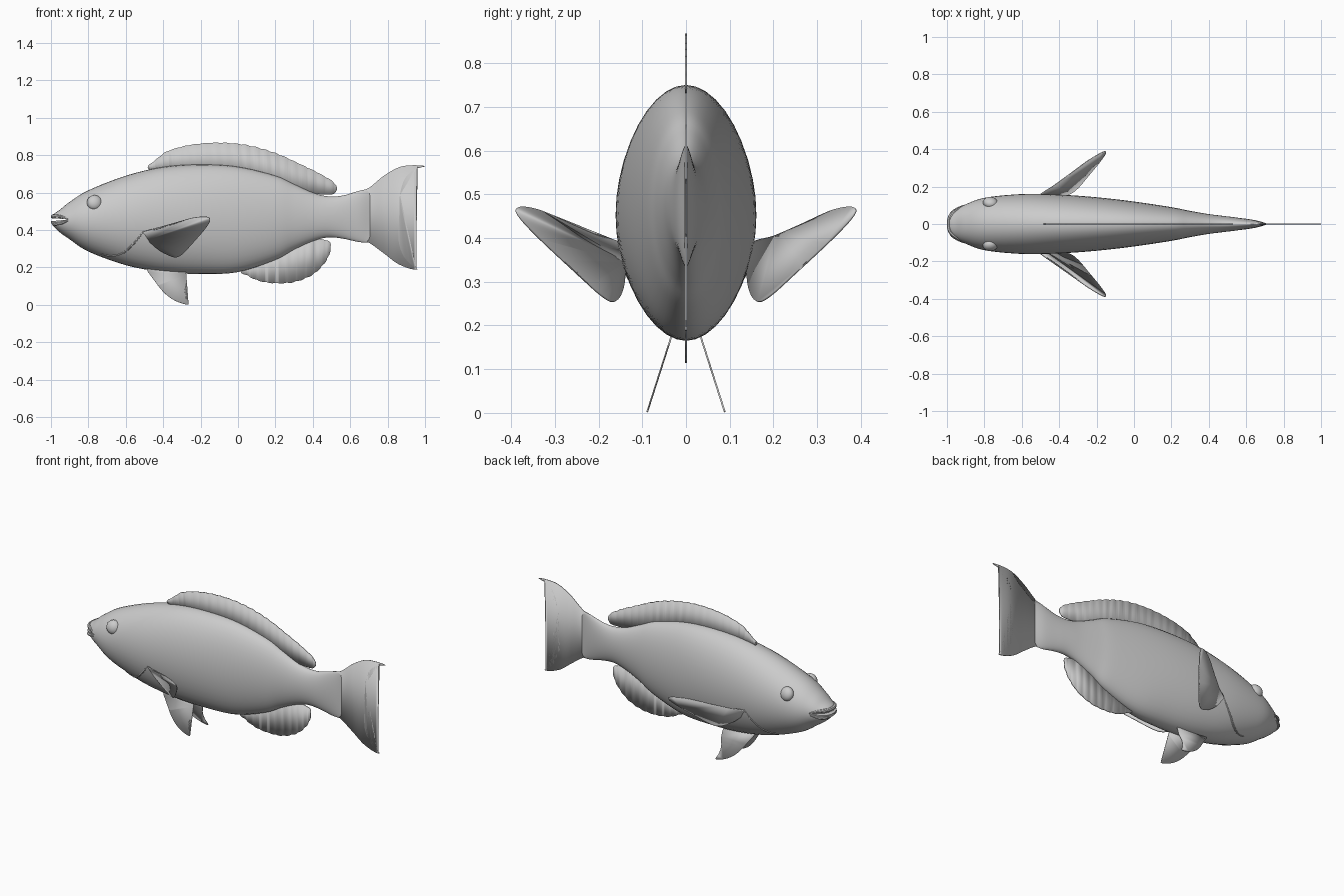
import bpy, bmesh, math
from mathutils import Vector

if "Cube" in bpy.data.objects:
    bpy.data.objects.remove(bpy.data.objects["Cube"])

grey = bpy.data.materials.new("plain grey")
grey.use_nodes = True
grey.diffuse_color = (0.6, 0.6, 0.6, 1)
grey.node_tree.nodes["Principled BSDF"].inputs["Base Color"].default_value = (0.6, 0.6, 0.6, 1)


def spline(points, steps, closed=False):
    """Smooth curve through the points."""
    pts = [Vector(p) for p in points]
    n = len(pts)
    get = (lambda i: pts[i % n]) if closed else (lambda i: pts[max(0, min(n - 1, i))])
    out = []
    for i in range(n if closed else n - 1):
        a, b, c, d = (get(i + k) for k in (-1, 0, 1, 2))
        for s in range(steps):
            t = s / steps
            out.append(0.5 * (2 * b + (c - a) * t + (2 * a - 5 * b + 4 * c - d) * t ** 2
                              + (3 * b - a - 3 * c + d) * t ** 3))
    if not closed:
        out.append(pts[-1])
    return out


def finish(name, bm, smooth=True):
    bmesh.ops.recalc_face_normals(bm, faces=bm.faces)
    mesh = bpy.data.meshes.new(name)
    bm.to_mesh(mesh)
    bm.free()
    mesh.materials.append(grey)
    obj = bpy.data.objects.new(name, mesh)
    bpy.context.collection.objects.link(obj)
    bpy.ops.object.select_all(action='DESELECT')
    obj.select_set(True)
    bpy.context.view_layer.objects.active = obj
    if smooth:
        bpy.ops.object.shade_smooth_by_angle(angle=math.radians(40))
    return obj


# Body stations: x, belly height, back height, half width
stations = spline([
    (-1.0, .44, .465, .02), (-.985, .418, .485, .055), (-.95, .385, .51, .08),
    (-.9, .35, .55, .105), (-.8, .285, .612, .14), (-.6, .212, .69, .16),
    (-.4, .175, .737, .157), (-.2, .165, .75, .143), (0, .175, .738, .12),
    (.2, .24, .69, .09), (.3, .295, .645, .07), (.4, .34, .6, .053),
    (.48, .36, .58, .043), (.56, .354, .584, .033), (.65, .335, .61, .02),
    (.705, .335, .615, .004)], 5)


def skin(x, z):
    """Half width of the body at a given length and height."""
    for a, b in zip(stations, stations[1:]):
        if a[0] <= x <= b[0]:
            _, low, high, w = a.lerp(b, (x - a[0]) / (b[0] - a[0]))
            r = (2 * z - low - high) / (high - low)
            return w * math.sqrt(max(0, 1 - r * r))
    return 0


# Body
SIDES = 40
bm = bmesh.new()
rings = []
for x, low, high, w in stations:
    ring = []
    for i in range(SIDES):
        a = math.tau * i / SIDES
        ring.append(bm.verts.new((x, w * math.sin(a), (low + high) / 2 + (high - low) / 2 * math.cos(a))))
    rings.append(ring)
for r, s in zip(rings, rings[1:]):
    for i in range(SIDES):
        j = (i + 1) % SIDES
        bm.faces.new((r[i], r[j], s[j], s[i]))
bm.faces.new(rings[0])
bm.faces.new(rings[-1])
body = finish("body", bm)

# Mouth slit cut from the snout
bm = bmesh.new()
face = bm.faces.new([bm.verts.new((x, -.2, z)) for x, z in ((-1.05, .468), (-.905, .456), (-1.05, .442))])
extruded = bmesh.ops.extrude_face_region(bm, geom=[face])["geom"]
bmesh.ops.translate(bm, vec=(0, .4, 0), verts=[v for v in extruded if isinstance(v, bmesh.types.BMVert)])
cutter = finish("mouth_cutter", bm, False)
cutter.hide_render = True
cut = body.modifiers.new("mouth", 'BOOLEAN')
cut.operation, cut.object, cut.solver = 'DIFFERENCE', cutter, 'EXACT'
bpy.context.view_layer.objects.active = body
bpy.ops.object.modifier_apply(modifier="mouth")
bpy.data.objects.remove(cutter)


def tube(name, points, radius):
    """Round strip with tapering ends."""
    bm = bmesh.new()
    path = spline(points, 5)
    last = len(path) - 1
    prev = None
    for k, p in enumerate(path):
        t = (path[min(last, k + 1)] - path[max(0, k - 1)]).normalized()
        u = t.cross(Vector((0, .3, 1))).normalized()
        v = t.cross(u)
        r = radius * (.15 + .85 * math.sin(math.pi * k / last) ** .5 if 0 < k < last else .15)
        ring = [bm.verts.new(p + r * (u * math.cos(a) + v * math.sin(a)))
                for a in (math.tau * i / 8 for i in range(8))]
        if prev:
            for i in range(8):
                bm.faces.new((prev[i], prev[i - 1], ring[i - 1], ring[i]))
        else:
            bm.faces.new(ring)
        prev = ring
    bm.faces.new(prev)
    return finish(name, bm)


# Lips wrap around the snout
for name, nose, side in (("upper_lip", (-.99, 0, .472), ((-.9, .457), (-.945, .47), (-.98, .474))),
                         ("lower_lip", (-.982, 0, .43), ((-.905, .452), (-.94, .438), (-.975, .431)))):
    half = [(x, skin(x, z) - .003, z) for x, z in side]
    tube(name, half + [nose] + [(x, -y, z) for x, y, z in reversed(half)], .011)


def outline_fin(name, points, place, scallop=0.0, thick=.005):
    """Thin flat fin from an outline in length and height; place gives the sideways position."""
    edge = spline(points, 14, closed=True)
    centre = sum(edge, Vector((0, 0))) / len(edge)
    bm = bmesh.new()
    walked = 0
    verts = []
    for i, p in enumerate(edge):
        walked += (p - edge[i - 1]).length if i else 0
        q = p - (p - centre).normalized() * scallop * (1 - abs(math.sin(math.pi * walked / .055)))
        verts.append(bm.verts.new((q[0], place(q[0], q[1]), q[1])))
    face = bm.faces.new(verts)
    bmesh.ops.triangulate(bm, faces=[face], ngon_method='EAR_CLIP')
    fin = finish(name, bm)
    solid = fin.modifiers.new("thickness", 'SOLIDIFY')
    solid.thickness, solid.offset = thick, 0
    return fin


def middle(x, z):
    return 0


# Centre fins
outline_fin("dorsal_fin", [
    (-.48, .725), (-.43, .785), (-.37, .825), (-.25, .857), (-.1, .868), (.05, .855),
    (.2, .813), (.35, .745), (.45, .695), (.52, .648), (.525, .6), (.48, .588),
    (.42, .592), (.3, .6), (0, .68), (-.3, .7)], middle, .006)
outline_fin("anal_fin", [
    (.02, .19), (.06, .15), (.12, .125), (.2, .114), (.3, .12), (.4, .16), (.47, .23),
    (.497, .3), (.485, .342), (.43, .352), (.35, .36), (.2, .29)], middle, .005)
outline_fin("tail_fin", [
    (.62, .58), (.7, .625), (.78, .69), (.86, .735), (.93, .746), (1, .741), (.94, .722),
    (.89, .67), (.865, .58), (.864, .46), (.858, .35), (.88, .27), (.92, .22), (.96, .19),
    (.92, .193), (.85, .222), (.78, .275), (.7, .332), (.62, .37)], middle)

# Paired fins, eyes and gill edges
for label, s in (("left", -1), ("right", 1)):
    outline_fin(label + "_pectoral_fin", [
        (-.51, .385), (-.43, .405), (-.35, .43), (-.25, .463), (-.17, .47), (-.15, .45),
        (-.18, .4), (-.25, .32), (-.3, .268), (-.34, .255), (-.4, .28), (-.46, .325)],
        lambda x, z: s * (.155 + .536 * (x + .5) + .599 * (z - .385)))
    outline_fin(label + "_pelvic_fin", [
        (-.485, .2), (-.45, .135), (-.4, .07), (-.35, .03), (-.3, .008), (-.265, .004),
        (-.28, .04), (-.285, .08), (-.275, .13), (-.29, .19), (-.38, .22)],
        lambda x, z: s * (.035 + (.17 - z) * .32), thick=.004)

    bm = bmesh.new()
    bmesh.ops.create_uvsphere(bm, u_segments=24, v_segments=16, radius=.041)
    eye = finish(label + "_eye", bm)
    eye.location = (-.767, s * .113, .546)
    eye.scale = (1, .75, 1)
    eye.rotation_euler = (s * .3, 0, s * -.15)

    gill = [(-.5, .4), (-.53, .36), (-.57, .315), (-.62, .275), (-.68, .262), (-.74, .275)]
    tube(label + "_gill_edge", [(x, s * (skin(x, z) - .002), z) for x, z in gill], .006)
